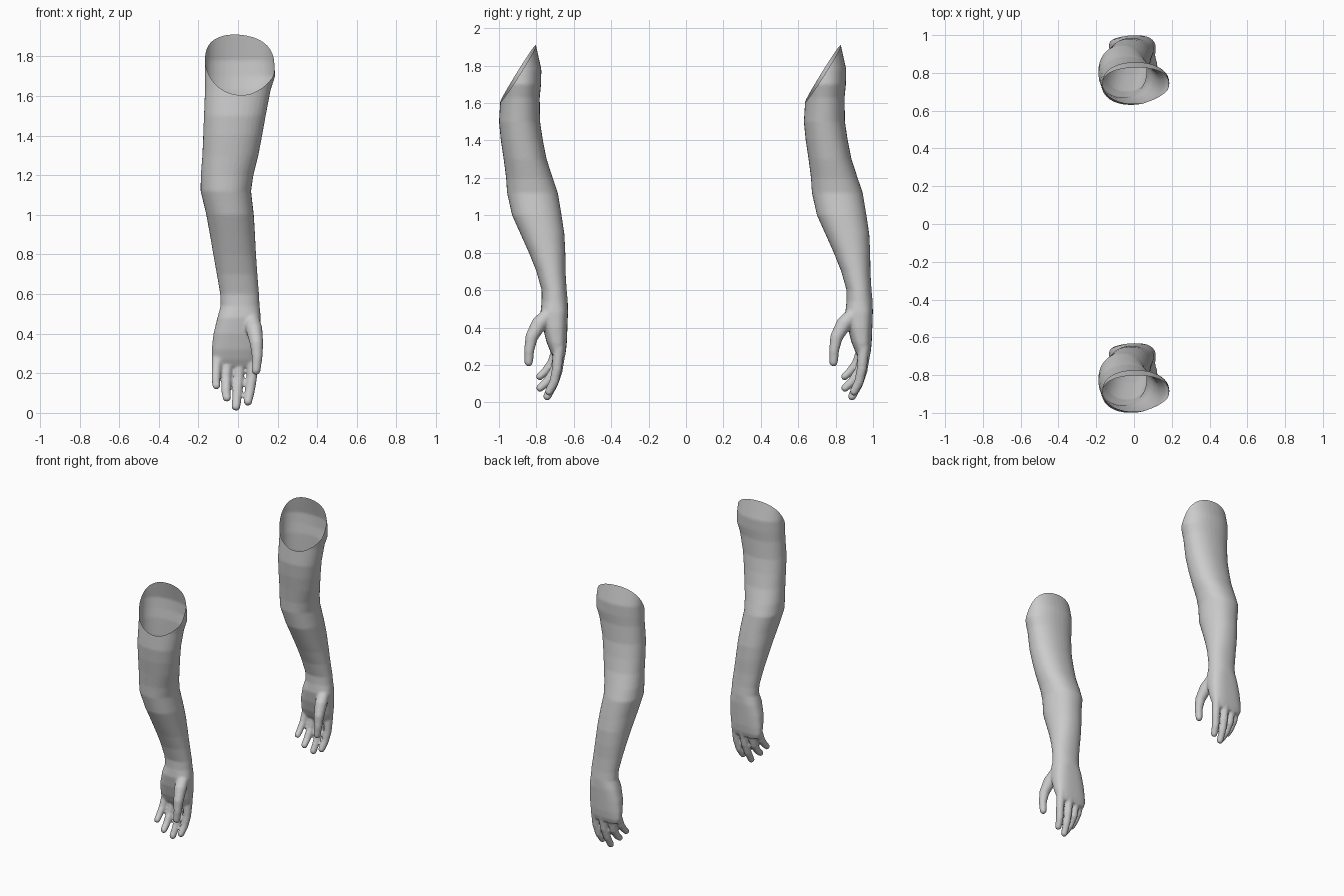
import bpy, bmesh, math
from mathutils import Vector, Matrix

if "Cube" in bpy.data.objects:
    bpy.data.objects.remove(bpy.data.objects["Cube"])

skin = bpy.data.materials.new("plain grey")
skin.diffuse_color = (0.6, 0.6, 0.6, 1)
skin.use_nodes = True
skin.node_tree.nodes["Principled BSDF"].inputs["Base Color"].default_value = skin.diffuse_color

# Arm cross-sections: z, x min, x max, y min, y max
SECTIONS = [
    (2.00, -.150, .160, -.98, -.82), (1.90, -.160, .175, -.985, -.800),
    (1.78, -.168, .183, -.990, -.773), (1.70, -.168, .188, -.992, -.775),
    (1.63, -.167, .165, -.992, -.782), (1.50, -.172, .140, -1.00, -.780),
    (1.40, -.176, .122, -.990, -.765), (1.30, -.180, .103, -.975, -.745),
    (1.20, -.188, .078, -.962, -.712), (1.12, -.189, .066, -.957, -.685),
    (1.00, -.160, .080, -.930, -.665), (.90, -.142, .086, -.885, -.650),
    (.80, -.125, .091, -.840, -.645), (.70, -.107, .098, -.800, -.644),
    (.60, -.090, .106, -.772, -.638), (.54, -.088, .109, -.772, -.632),
    (.48, -.104, .115, -.778, -.631), (.40, -.124, .115, -.766, -.634),
    (.32, -.133, .108, -.745, -.637), (.27, -.133, .098, -.725, -.642),
    (.235, -.120, .085, -.705, -.652),
]

# Digits as chains of x, y, z, radius
DIGITS = {
    "thumb": [(.065, -.715, .49, .040), (.082, -.785, .42, .043),
              (.094, -.825, .35, .035), (.097, -.838, .28, .028), (.091, -.841, .215, .024)],
    "index": [(.072, -.680, .29, .032), (.070, -.690, .18, .028),
              (.060, -.705, .11, .026), (.050, -.732, .058, .023)],
    "middle": [(.008, -.670, .29, .032), (.003, -.686, .17, .028),
               (-.004, -.708, .10, .026), (-.010, -.742, .032, .023)],
    "ring": [(-.054, -.673, .29, .031), (-.060, -.702, .17, .027),
             (-.060, -.742, .11, .025), (-.056, -.780, .077, .022)],
    "little": [(-.103, -.685, .30, .029), (-.110, -.718, .21, .025),
               (-.111, -.752, .165, .023), (-.109, -.782, .138, .021)],
}


def add_limb(bm, sides=32):
    """Closed loft through the arm and palm sections."""
    rings = []
    for z, x0, x1, y0, y1 in SECTIONS:
        power = 0.75 if z < 0.5 else 0.92        # palm is boxier than the arm
        ring = []
        for i in range(sides):
            a = 2 * math.pi * i / sides
            c, s = math.cos(a), math.sin(a)
            c = math.copysign(abs(c) ** power, c)
            s = math.copysign(abs(s) ** power, s)
            ring.append(bm.verts.new(((x0 + x1) / 2 + c * (x1 - x0) / 2,
                                      (y0 + y1) / 2 + s * (y1 - y0) / 2, z)))
        rings.append(ring)
    for a, b in zip(rings, rings[1:]):
        for i in range(sides):
            j = (i + 1) % sides
            bm.faces.new((a[i], b[i], b[j], a[j]))
    bm.faces.new(rings[0])
    bm.faces.new(rings[-1][::-1])


def add_digit(bm, points, steps=7):
    """Row of overlapping spheres that the remesh fuses into one digit."""
    for p, q in zip(points, points[1:]):
        for k in range(steps + 1):
            v = Vector(p).lerp(Vector(q), k / steps)
            bmesh.ops.create_icosphere(bm, subdivisions=2, radius=v[3],
                                       matrix=Matrix.Translation(v.to_3d()))


# Rough arm with hand
bm = bmesh.new()
add_limb(bm)
for chain in DIGITS.values():
    add_digit(bm, chain)
bmesh.ops.recalc_face_normals(bm, faces=bm.faces)
mesh = bpy.data.meshes.new("arm")
bm.to_mesh(mesh)
bm.free()
arm = bpy.data.objects.new("front_arm", mesh)
bpy.context.collection.objects.link(arm)

# Fuse and soften into one skin
fuse = arm.modifiers.new("fuse", "REMESH")
fuse.mode = "VOXEL"
fuse.voxel_size = 0.0075
soften = arm.modifiers.new("soften", "SMOOTH")
soften.factor = 0.5
soften.iterations = 5
bpy.context.view_layer.update()
fused = bpy.data.meshes.new_from_object(arm.evaluated_get(bpy.context.evaluated_depsgraph_get()))
arm.modifiers.clear()

# Slanted open cut at the shoulder
bm = bmesh.new()
bm.from_mesh(fused)
front, back = Vector((.06, -.985, 1.612)), Vector((0, -.803, 1.908))
side = Vector((1, 0, -.10))
normal = side.cross(back - front).normalized()
bmesh.ops.bisect_plane(bm, geom=bm.verts[:] + bm.edges[:] + bm.faces[:], dist=1e-5,
                       plane_co=front, plane_no=normal, clear_outer=True)
for f in bm.faces:
    f.smooth = True
bm.to_mesh(fused)
bm.free()
fused.materials.clear()
fused.materials.append(skin)
arm.data = fused

# Second arm, same shape further back
second = bpy.data.objects.new("back_arm", fused)
second.location.y = 1.63
bpy.context.collection.objects.link(second)
